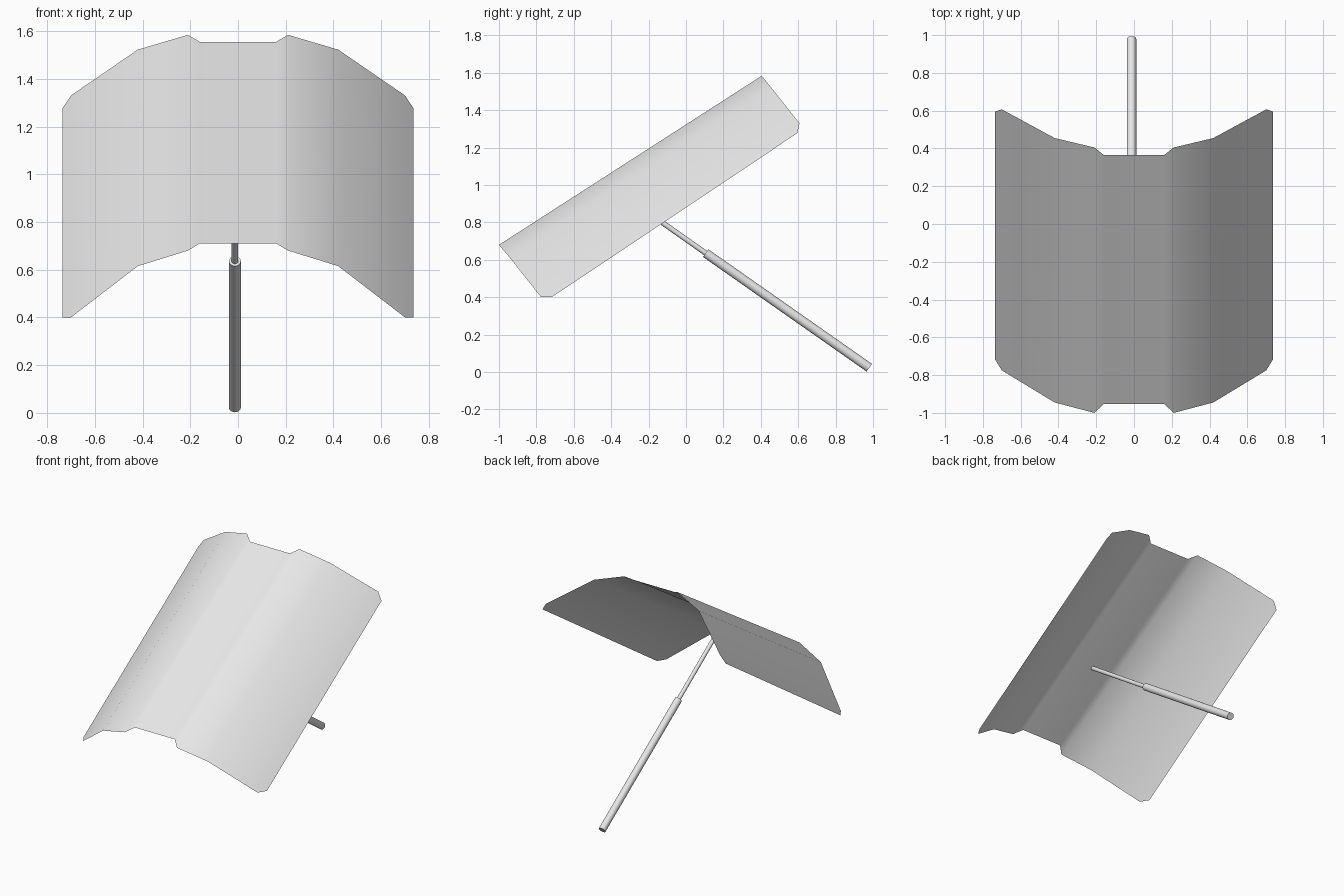
import bpy
import bmesh
import math
from mathutils import Vector

cube = bpy.data.objects.get("Cube")
if cube:
    bpy.data.objects.remove(cube, do_unlink=True)

grey = bpy.data.materials.new("light_grey")
grey.use_nodes = True
colour = (0.8, 0.8, 0.8, 1)
grey.diffuse_color = colour
grey.node_tree.nodes["Principled BSDF"].inputs["Base Color"].default_value = colour


def finish(name, bm, angle):
    mesh = bpy.data.meshes.new(name)
    bm.to_mesh(mesh)
    bm.free()
    mesh.materials.append(grey)
    obj = bpy.data.objects.new(name, mesh)
    bpy.context.collection.objects.link(obj)
    bpy.ops.object.select_all(action="DESELECT")
    obj.select_set(True)
    bpy.context.view_layer.objects.active = obj
    bpy.ops.object.shade_smooth_by_angle(angle=math.radians(angle))
    return obj


def rod(name, start, end, radius):
    axis = end - start
    bm = bmesh.new()
    bmesh.ops.create_cone(bm, cap_ends=True, segments=20, radius1=radius,
                          radius2=radius, depth=axis.length)
    obj = finish(name, bm, 40)
    obj.location = (start + end) / 2
    obj.rotation_mode = "QUATERNION"
    obj.rotation_quaternion = axis.to_track_quat("Z", "Y")
    return obj


# Bent shield: half section as x, front end (y, z), back end (y, z)
half = [
    (0.16, (-0.953, 0.71), (0.365, 1.555)),
    (0.21, (-1.0, 0.68), (0.405, 1.584)),
    (0.42, (-0.945, 0.615), (0.455, 1.522)),
    (0.70, (-0.775, 0.40), (0.607, 1.33)),
    (0.735, (-0.718, 0.40), (0.595, 1.277)),
]
section = [(-x, f, b) for x, f, b in reversed(half)] + half
bm = bmesh.new()
rails = [(bm.verts.new((x, *f)), bm.verts.new((x, *b))) for x, f, b in section]
for (f0, b0), (f1, b1) in zip(rails, rails[1:]):
    bm.faces.new((f0, f1, b1, b0))
finish("bent_shield", bm, 30)

# Telescopic handle
foot = Vector((-0.013, 0.98, 0.023))
joint = Vector((-0.013, 0.105, 0.636))
tip = Vector((-0.013, -0.44, 1.02))
rod("handle_tube", foot, joint, 0.025)
rod("handle_inner_rod", joint, tip, 0.014)
